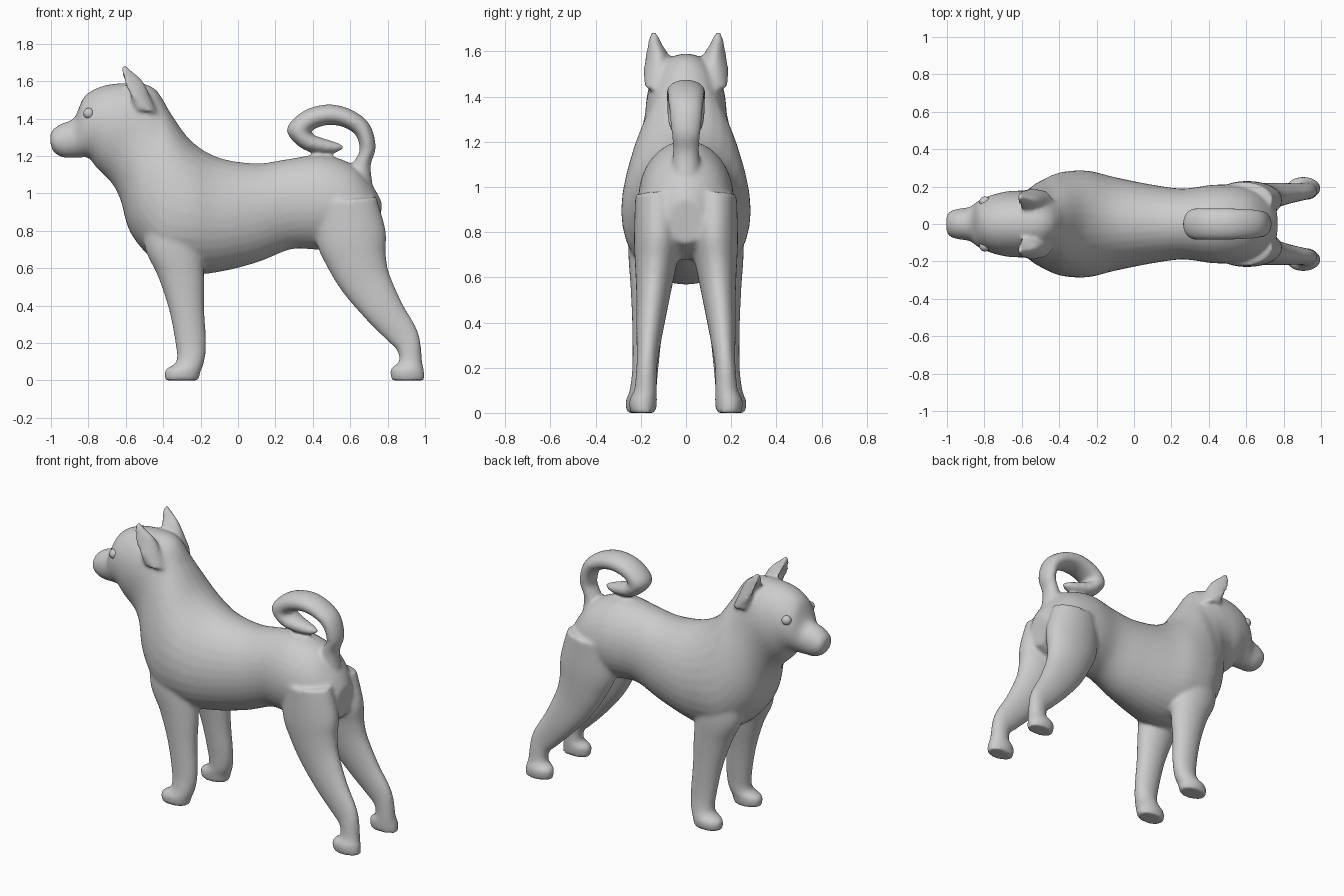
import bpy, bmesh, math
from mathutils import Vector


def spline(p0, p1, p2, p3, t):
    # Catmull-Rom interpolation of station tuples
    return [0.5 * (2 * b + (c - a) * t + (2 * a - 5 * b + 4 * c - d) * t * t
                   + (3 * b - a - 3 * c + d) * t ** 3)
            for a, b, c, d in zip(p0, p1, p2, p3)]


def loft(bm, stations, side=1, steps=5, seg=32):
    # station: x, z of one edge; x, z of the opposite edge; y centre; half width; skew
    n = len(stations)
    fine = []
    for i in range(n - 1):
        q = [stations[min(max(i + k, 0), n - 1)] for k in (-1, 0, 1, 2)]
        fine += [spline(*q, j / steps) for j in range(steps)]
    fine.append(stations[-1])
    rings = []
    for x1, z1, x2, z2, cy, w, skew in fine:
        mid = Vector(((x1 + x2) / 2, cy * side, (z1 + z2) / 2))
        half = Vector(((x1 - x2) / 2, 0, (z1 - z2) / 2))
        ring = []
        for k in range(seg):
            a = 2 * math.pi * k / seg
            c, s = math.cos(a), math.sin(a)
            ring.append(bm.verts.new(mid + half * (c - skew * s * s) + Vector((0, w * s, 0))))
        rings.append(ring)
    faces = [bm.faces.new(rings[0]), bm.faces.new(rings[-1])]
    for r, q in zip(rings, rings[1:]):
        for k in range(seg):
            m = (k + 1) % seg
            faces.append(bm.faces.new((r[k], r[m], q[m], q[k])))
    bmesh.ops.recalc_face_normals(bm, faces=faces)


bm = bmesh.new()

# Trunk, neck and head, from rump to nose (top edge, bottom edge)
loft(bm, [
    (.77, .95, .75, .75, 0, .08, 0),
    (.72, 1.04, .62, .68, 0, .17, 0),
    (.62, 1.15, .50, .69, 0, .205, 0),
    (.45, 1.205, .40, .70, 0, .21, 0),
    (.25, 1.18, .28, .70, 0, .19, 0),
    (.10, 1.16, .10, .63, 0, .21, 0),
    (-.10, 1.19, -.10, .58, 0, .25, .05),
    (-.25, 1.28, -.25, .57, 0, .285, .1),
    (-.36, 1.43, -.42, .62, 0, .275, .25),
    (-.40, 1.50, -.57, .78, 0, .225, .2),
    (-.44, 1.555, -.63, .97, 0, .19, .1),
    (-.50, 1.585, -.68, 1.06, 0, .18, 0),
    (-.60, 1.59, -.75, 1.13, 0, .175, 0),
    (-.72, 1.575, -.80, 1.19, 0, .155, 0),
    (-.82, 1.52, -.84, 1.19, 0, .125, 0),
    (-.875, 1.405, -.88, 1.19, 0, .092, 0),
    (-.95, 1.37, -.93, 1.19, 0, .082, 0),
    (-.995, 1.335, -.98, 1.215, 0, .065, 0),
    (-1.005, 1.30, -1.0, 1.25, 0, .035, 0)])

# Curled tail (outer edge, inner edge)
loft(bm, [
    (.72, 1.05, .58, 1.08, 0, .065, 0),
    (.71, 1.15, .62, 1.17, 0, .058, 0),
    (.737, 1.25, .65, 1.23, 0, .065, 0),
    (.70, 1.375, .63, 1.31, 0, .075, 0),
    (.60, 1.45, .56, 1.355, 0, .082, 0),
    (.48, 1.475, .48, 1.365, 0, .086, 0),
    (.35, 1.44, .41, 1.345, 0, .086, 0),
    (.26, 1.34, .39, 1.325, 0, .084, 0),
    (.34, 1.24, .41, 1.31, 0, .076, 0),
    (.45, 1.215, .47, 1.29, 0, .055, 0),
    (.53, 1.22, .52, 1.275, 0, .035, 0),
    (.565, 1.24, .56, 1.26, 0, .012, 0)])

# Front leg (front edge, back edge)
front_leg = [
    (-.50, .95, -.20, .95, .14, .11, 0),
    (-.50, .72, -.19, .70, .155, .10, 0),
    (-.43, .56, -.18, .54, .16, .085, 0),
    (-.37, .38, -.18, .38, .17, .068, 0),
    (-.335, .20, -.17, .20, .18, .058, 0),
    (-.33, .10, -.18, .10, .19, .06, 0),
    (-.39, .055, -.20, .045, .2, .068, 0),
    (-.39, .0, -.21, .0, .2, .062, 0)]

# Hind leg (front edge, back edge)
hind_leg = [
    (.42, .95, .74, .98, .125, .10, 0),
    (.42, .74, .79, .80, .125, .105, 0),
    (.48, .60, .79, .68, .135, .09, 0),
    (.56, .47, .81, .57, .145, .075, 0),
    (.68, .33, .88, .41, .16, .06, 0),
    (.80, .21, .95, .29, .17, .048, 0),
    (.85, .16, .975, .21, .175, .046, 0),
    (.86, .10, .985, .10, .18, .05, 0),
    (.815, .06, .995, .05, .19, .062, 0),
    (.82, .0, 1.0, .0, .19, .056, 0)]

# Cupped ear, leaning forward (front edge, back edge)
ear = [
    (-.57, 1.45, -.43, 1.43, .115, .07, 0),
    (-.57, 1.52, -.47, 1.52, .12, .068, -.7),
    (-.575, 1.58, -.505, 1.595, .125, .055, -1.6),
    (-.605, 1.63, -.555, 1.645, .137, .034, -1.3),
    (-.63, 1.68, -.60, 1.685, .143, .014, 0)]

for side in (1, -1):
    for part in (front_leg, hind_leg, ear):
        loft(bm, part, side)

# Fuse the parts into one smooth skin
mesh = bpy.data.meshes.new("dog_body")
bm.to_mesh(mesh)
bm.free()
body = bpy.data.objects.new("dog_body", mesh)
bpy.context.collection.objects.link(body)
remesh = body.modifiers.new("fuse", 'REMESH')
remesh.mode = 'VOXEL'
remesh.voxel_size = 0.011
remesh.use_smooth_shade = True
soften = body.modifiers.new("soften", 'SMOOTH')
soften.factor = 0.5
soften.iterations = 10

# Eyes
for side, name in ((1, "eye_left"), (-1, "eye_right")):
    bpy.ops.mesh.primitive_uv_sphere_add(segments=24, ring_count=12, radius=.03,
                                         location=(-.797, .117 * side, 1.427))
    bpy.context.object.name = name
    bpy.ops.object.shade_smooth()
